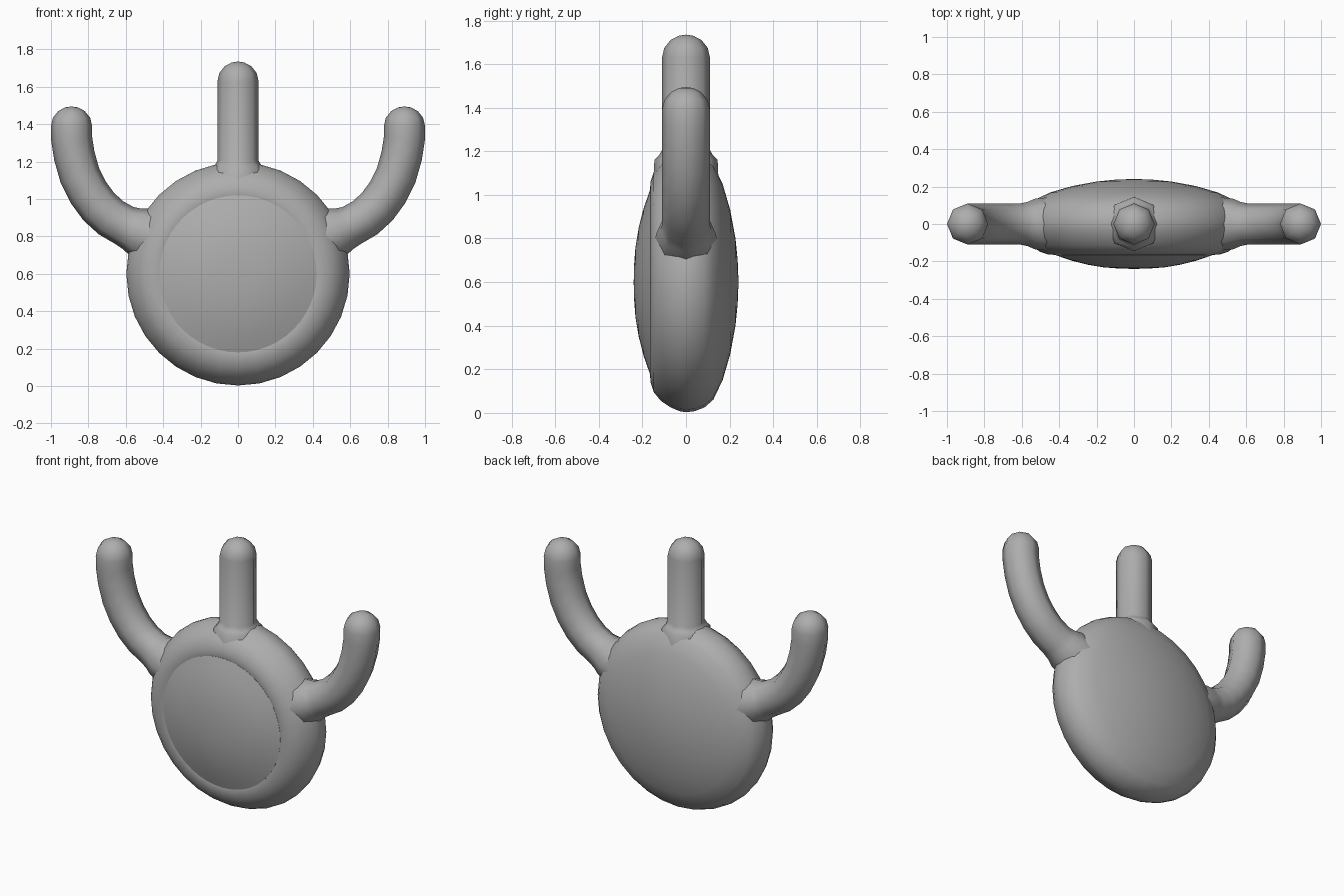
import bpy, bmesh, math
from mathutils import Vector

if "Cube" in bpy.data.objects:
    bpy.data.objects.remove(bpy.data.objects["Cube"])

grey = bpy.data.materials.new("plain_grey")
grey.diffuse_color = (0.42, 0.42, 0.42, 1)
grey.use_nodes = True
grey.node_tree.nodes["Principled BSDF"].inputs["Base Color"].default_value = grey.diffuse_color
CZ = 0.6  # height of the disc centre


def finish(name, bm, angle=50):
    bmesh.ops.recalc_face_normals(bm, faces=bm.faces)
    mesh = bpy.data.meshes.new(name)
    bm.to_mesh(mesh)
    bm.free()
    mesh.materials.append(grey)
    ob = bpy.data.objects.new(name, mesh)
    bpy.context.collection.objects.link(ob)
    bpy.ops.object.select_all(action='DESELECT')
    ob.select_set(True)
    bpy.context.view_layer.objects.active = ob
    bpy.ops.object.shade_smooth_by_angle(angle=math.radians(angle))
    return ob


def bridge(bm, rings):
    for a, b in zip(rings, rings[1:]):
        n = len(a)
        for i in range(n):
            bm.faces.new((a[i], a[(i + 1) % n], b[(i + 1) % n], b[i]))


def lathe(name, profile, n=32):
    """Turn (radius, y) points about the front-to-back axis."""
    bm = bmesh.new()
    rings = []
    for r, y in profile:
        rings.append([bm.verts.new((r * math.cos(2 * math.pi * i / n), y,
                                    CZ + r * math.sin(2 * math.pi * i / n)))
                      for i in range(n)])
    bridge(bm, rings)
    bmesh.ops.remove_doubles(bm, verts=bm.verts, dist=1e-5)
    return finish(name, bm)


def arm(name, path, radii, n=8, cap=0.105):
    """Eight-sided tube along an x-z path, closed by a round tip."""
    bm = bmesh.new()
    pts = [Vector((x, 0, z)) for x, z in path]
    tans = []
    for i in range(len(pts)):
        tans.append((pts[min(i + 1, len(pts) - 1)] - pts[max(i - 1, 0)]).normalized())
    end, tip = pts[-1].copy(), Vector((0, 0, 1))
    tans[-1] = tip
    radii = list(radii)
    for a in (25, 50, 72):
        t = math.radians(a)
        pts.append(end + tip * cap * math.sin(t))
        tans.append(tip)
        radii.append(radii[len(path) - 1] * math.cos(t))
    yax = Vector((0, 1, 0))
    rings = []
    for p, t, r in zip(pts, tans, radii):
        side = yax.cross(t)
        rings.append([bm.verts.new(p + r * (side * math.cos(2 * math.pi * i / n)
                                            + yax * math.sin(2 * math.pi * i / n)))
                      for i in range(n)])
    bridge(bm, rings)
    top = bm.verts.new(end + tip * cap)
    for i in range(n):
        bm.faces.new((rings[-1][i], rings[-1][(i + 1) % n], top))
    bm.faces.new(rings[0])
    return finish(name, bm, 60)


# Rounded disc body with a domed back
lathe("disc_body", [(0.38, -0.15), (0.42, -0.165), (0.46, -0.163), (0.505, -0.148),
                    (0.545, -0.115), (0.575, -0.07), (0.592, -0.03), (0.597, 0.0),
                    (0.592, 0.04), (0.575, 0.085), (0.54, 0.125), (0.45, 0.168),
                    (0.33, 0.203), (0.2, 0.227), (0.1, 0.237), (0, 0.241)])

# Domed front panel
lathe("front_dome", [(0.42, -0.12), (0.42, -0.166), (0.34, -0.194), (0.25, -0.217),
                     (0.16, -0.232), (0.08, -0.238), (0, -0.240)], 48)

# Upright middle arm with a flared root
arm("middle_arm", [(0, 1.05), (0, 1.16), (0, 1.18), (0, 1.205), (0, 1.63)],
    [0.15, 0.145, 0.125, 0.11, 0.11])

# Curved side arms
side_path = [(0.44, 0.79), (0.53, 0.825), (0.57, 0.842), (0.61, 0.86), (0.68, 0.9),
             (0.745, 0.96), (0.8, 1.035), (0.845, 1.125), (0.875, 1.23),
             (0.889, 1.32), (0.89, 1.39)]
side_radii = [0.145, 0.135, 0.118] + [0.11] * 8
for sign, side in ((1, "right"), (-1, "left")):
    arm(side + "_arm", [(sign * x, z) for x, z in side_path], side_radii)
